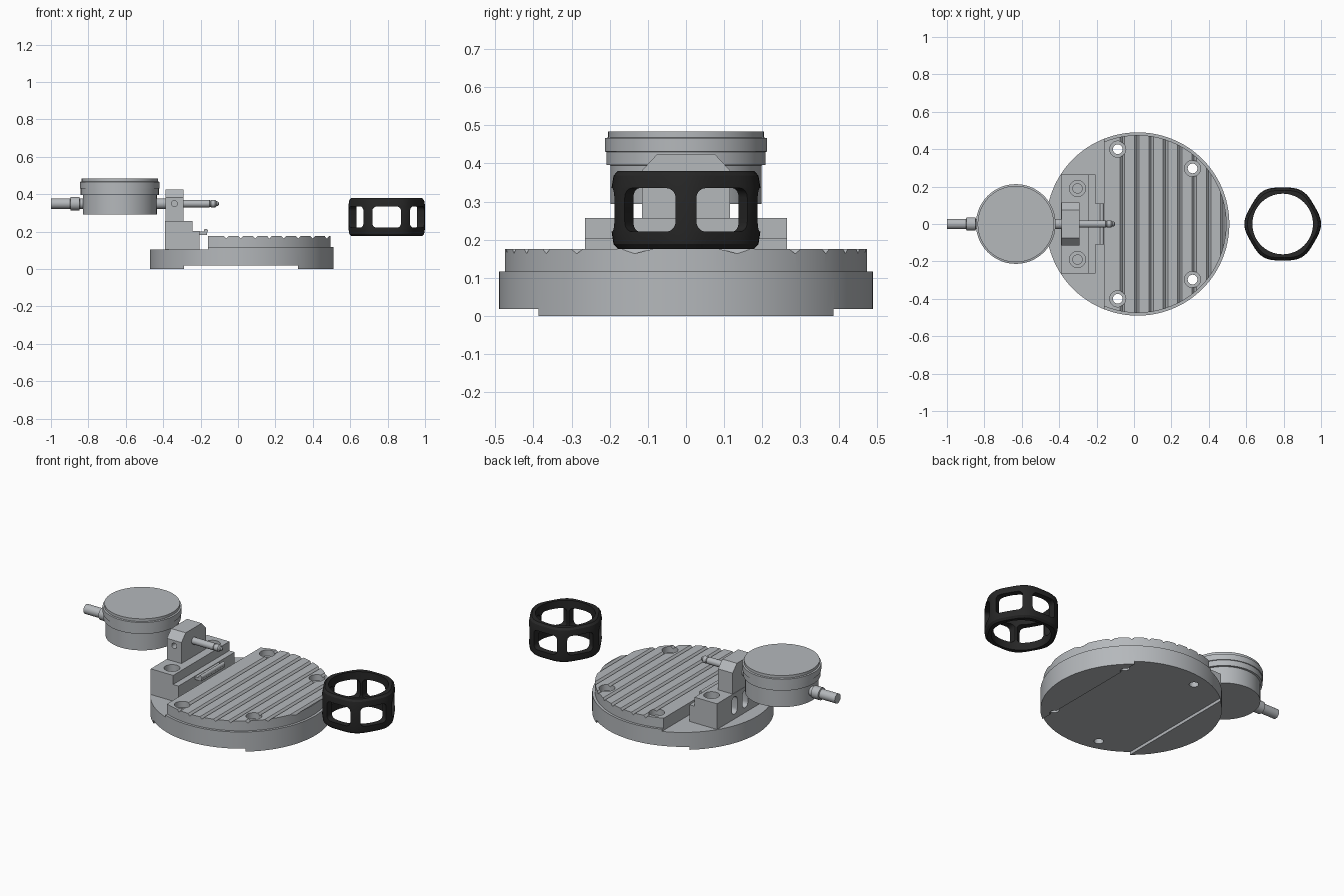
import bpy, bmesh, math
from mathutils import Matrix, Vector

if "Cube" in bpy.data.objects:
    bpy.data.objects.remove(bpy.data.objects["Cube"])


def material(name, rgb):
    m = bpy.data.materials.new(name)
    m.diffuse_color = (*rgb, 1)
    m.use_nodes = True
    m.node_tree.nodes["Principled BSDF"].inputs["Base Color"].default_value = m.diffuse_color
    return m


STEEL = material("steel grey", (0.46, 0.48, 0.50))
BLACK = material("black rubber", (0.02, 0.02, 0.02))


def finish(name, bm, mat=STEEL):
    bmesh.ops.recalc_face_normals(bm, faces=bm.faces)
    me = bpy.data.meshes.new(name)
    bm.to_mesh(me)
    bm.free()
    ob = bpy.data.objects.new(name, me)
    bpy.context.collection.objects.link(ob)
    me.materials.append(mat)
    return ob


def prism(name, pts, vec, mat=STEEL):
    """Extrude a planar outline along a vector."""
    bm = bmesh.new()
    f = bm.faces.new([bm.verts.new(p) for p in pts])
    r = bmesh.ops.extrude_face_region(bm, geom=[f])
    verts = [g for g in r["geom"] if isinstance(g, bmesh.types.BMVert)]
    bmesh.ops.translate(bm, verts=verts, vec=vec)
    return finish(name, bm, mat)


def box(name, x0, x1, y0, y1, z0, z1):
    return prism(name, [(x0, y0, z0), (x1, y0, z0), (x1, y1, z0), (x0, y1, z0)], (0, 0, z1 - z0))


def lathe(name, profile, loc, axis="Z", n=72, closed=False, wobble=0, mat=STEEL):
    """Turn (radius, height) points about an axis through loc."""
    bm = bmesh.new()
    rot = Matrix.Rotation(math.pi / 2, 3, axis) if axis == "Y" else (
        Matrix.Rotation(math.pi / 2, 3, "X") if axis == "X" else Matrix())
    rot = rot.to_3x3()
    rings = []
    for r, h in profile:
        ring = []
        for i in range(n):
            a = 2 * math.pi * i / n
            rr = r + wobble * math.cos(6 * a) * (r > 0.18)
            ring.append(bm.verts.new(Vector(loc) + rot @ Vector((rr * math.cos(a), rr * math.sin(a), h))))
        rings.append(ring)
    pairs = list(zip(rings, rings[1:])) + ([(rings[-1], rings[0])] if closed else [])
    for a, b in pairs:
        for i in range(n):
            j = (i + 1) % n
            bm.faces.new((a[i], a[j], b[j], b[i]))
    if not closed:
        bm.faces.new(rings[0])
        bm.faces.new(rings[-1])
    return finish(name, bm, mat)


def cut(ob, cutters):
    for c in cutters:
        c.hide_render = True
        m = ob.modifiers.new("cut", "BOOLEAN")
        m.operation, m.solver, m.object = "DIFFERENCE", "EXACT", c
    bpy.context.view_layer.objects.active = ob
    for m in list(ob.modifiers):
        bpy.ops.object.modifier_apply(modifier=m.name)
    for c in cutters:
        bpy.data.objects.remove(c, do_unlink=True)


def rounded(w, h, r, steps=5):
    """Rounded rectangle outline, half sizes w and h."""
    out = []
    for k, (sx, sy) in enumerate([(1, 1), (-1, 1), (-1, -1), (1, -1)]):
        for i in range(steps + 1):
            a = math.pi / 2 * (k + i / steps)
            out.append((sx * (w - r) + r * math.cos(a), sy * (h - r) + r * math.sin(a)))
    return out


CX = 0.02
HOLES = [(-0.087, 0.40), (0.313, 0.297), (0.313, -0.297), (-0.087, -0.40)]


def hole_cutters(r):
    return [lathe("drill", [(r, -0.1), (r, 0.4)], (x, y, 0), n=24) for x, y in HOLES]


# Round base with an underside channel and a lowered seat for the bracket
base = lathe("base_disc", [(0.49, 0), (0.49, 0.117)], (CX, 0, 0), n=96)
cut(base, [box("channel", -0.29, 0.32, -1, 1, -0.1, 0.018),
           box("seat", -1, -0.16, -1, 1, 0.104, 0.3)] + hole_cutters(0.026))

# Upper platform, sliced straight on the bracket side, with V grooves
R = 0.475
a0 = math.acos((-0.16 - CX) / R)
outline = [(CX + R * math.cos(-a0 + 2 * a0 * i / 72), R * math.sin(-a0 + 2 * a0 * i / 72), 0.115)
           for i in range(73)]
platform = prism("grooved_platform", outline, (0, 0, 0.061))
grooves = []
for i in range(8):
    x = -0.062 + 0.0768 * i
    grooves.append(prism("groove", [(x - 0.014, -1, 0.178), (x + 0.014, -1, 0.178), (x, -1, 0.163)], (0, 2, 0)))
bores = [lathe("bore", [(0.043, 0.14), (0.043, 0.3)], (x, y, 0), n=32) for x, y in HOLES]
cut(platform, grooves + bores + hole_cutters(0.026))

# Stepped bracket block with two counterbored holes and slots in the back
block = prism("bracket_block", [(-0.39, -0.265, 0.102), (-0.207, -0.265, 0.102), (-0.207, -0.265, 0.203),
                                (-0.242, -0.265, 0.203), (-0.242, -0.265, 0.257), (-0.39, -0.265, 0.257)],
              (0, 0.53, 0))
cutters = []
for y in (-0.19, 0.19):
    cutters.append(lathe("bore", [(0.043, 0.215), (0.043, 0.3)], (-0.302, y, 0), n=32))
    cutters.append(lathe("drill", [(0.025, 0.11), (0.025, 0.3)], (-0.302, y, 0), n=24))
for y in (-0.1, 0, 0.1):
    cutters.append(prism("slot", [(-0.5, y + u, 0.185 + v) for u, v in rounded(0.026, 0.052, 0.0255)],
                         (0.16, 0, 0)))
cut(block, cutters)

# Tower with chamfered top corners and a set-screw hole
tower = prism("tower", [(-0.388, -0.115, 0.255), (-0.388, 0.115, 0.255), (-0.388, 0.115, 0.382),
                        (-0.388, 0.075, 0.425), (-0.388, -0.075, 0.425), (-0.388, -0.115, 0.382)],
              (0.096, 0, 0))
cut(tower, [lathe("screw_hole", [(0.016, 0.08), (0.016, 0.2)], (-0.34, 0, 0.35), "X", 24)])

# Thin lip in front of the bracket
box("lip_plate", -0.21, -0.165, -0.11, 0.11, 0.183, 0.2)
lathe("lip_roll", [(0.011, -0.11), (0.011, 0.11)], (-0.172, 0, 0.204), "X", 24)

# Dial gauge body, bezel and cap
GX = -0.632
lathe("gauge_body", [(0.198, 0.293), (0.198, 0.395), (0.209, 0.396), (0.209, 0.430), (0.213, 0.431),
                     (0.213, 0.466), (0.204, 0.468), (0.204, 0.484)], (GX, 0, 0))

# Gauge stem and spindle, both along x
lathe("gauge_stem", [(0.028, -1.0), (0.028, -0.897), (0.036, -0.895), (0.036, -0.848), (0.028, -0.846),
                     (0.028, -0.8)], (0, 0, 0.35), "Y", 32)
lathe("spindle_sleeve", [(0.028, -0.45), (0.028, -0.38)], (0, 0, 0.35), "Y", 32)
lathe("spindle", [(0.020, -0.3), (0.020, -0.152), (0.017, -0.150), (0.017, -0.146), (0.020, -0.144),
                  (0.020, -0.122), (0.013, -0.115), (0.012, -0.108), (0.006, -0.102)],
      (0, 0, 0.35), "Y", 32)

# Black cage ring with six rounded windows
ring = lathe("cage_ring", [(0.162, 0.176), (0.184, 0.176), (0.195, 0.188), (0.2, 0.22), (0.2, 0.338),
                           (0.195, 0.368), (0.184, 0.38), (0.162, 0.38)], (0.795, 0, 0),
             closed=True, wobble=0.005, mat=BLACK)
windows = []
for k in range(6):
    a = math.radians(30 + 60 * k)
    out, side = Vector((math.cos(a), math.sin(a), 0)), Vector((-math.sin(a), math.cos(a), 0))
    pts = [Vector((0.795, 0, 0.278 + v)) + out * 0.1 + side * u for u, v in rounded(0.077, 0.057, 0.025)]
    windows.append(prism("window", pts, out * 0.2, BLACK))
cut(ring, windows)

# Smooth the turned surfaces while keeping hard edges
bpy.ops.object.select_all(action="DESELECT")
for ob in bpy.context.scene.objects:
    ob.select_set(True)
    bpy.context.view_layer.objects.active = ob
bpy.ops.object.shade_smooth_by_angle(angle=math.radians(30))
